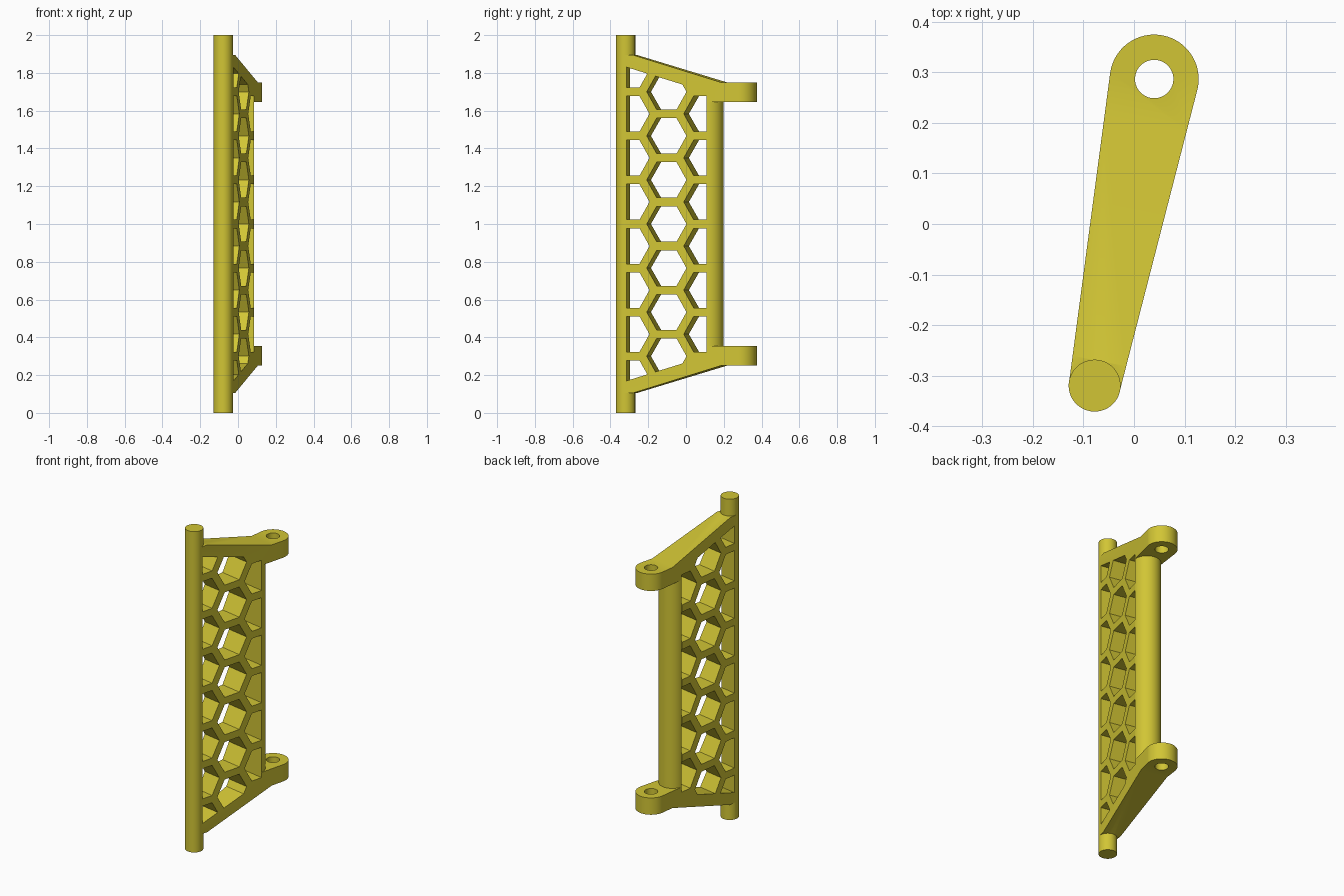
import bpy, bmesh, math
from mathutils import Matrix, Vector

if "Cube" in bpy.data.objects:
    bpy.data.objects.remove(bpy.data.objects["Cube"])

ROD = Vector((-0.078, -0.32, 0))      # rod axis
RING = Vector((0.04, 0.287, 0))       # hinge axis
L = (RING - ROD).length
ROD_R, RING_R, BORE_R = 0.051, 0.088, 0.038
TILT = math.atan2(RING.x - ROD.x, RING.y - ROD.y)

mat = bpy.data.materials.new("mustard yellow")
mat.diffuse_color = (0.64, 0.56, 0.035, 1)
mat.use_nodes = True
mat.node_tree.nodes["Principled BSDF"].inputs["Base Color"].default_value = mat.diffuse_color


def prism(name, outlines, lo, hi, axis):
    """Extrude 2D outlines along 'Z' (points x,y) or 'X' (points y,z)."""
    bm = bmesh.new()
    for pts in outlines:
        place = (lambda p, d: (p[0], p[1], d)) if axis == 'Z' else (lambda p, d: (d, p[0], p[1]))
        a = [bm.verts.new(place(p, lo)) for p in pts]
        b = [bm.verts.new(place(p, hi)) for p in pts]
        bm.faces.new(a)
        bm.faces.new(b)
        for i in range(len(a)):
            j = (i + 1) % len(a)
            bm.faces.new((a[i], a[j], b[j], b[i]))
    bmesh.ops.recalc_face_normals(bm, faces=bm.faces)
    me = bpy.data.meshes.new(name)
    bm.to_mesh(me)
    bm.free()
    me.materials.append(mat)
    ob = bpy.data.objects.new(name, me)
    bpy.context.collection.objects.link(ob)
    return ob


def arc(cy, r, a0, a1, n):
    """Arc points around (0, cy); angle 0 points along +y."""
    angles = [math.radians(a0 + (a1 - a0) * i / n) for i in range(n + 1)]
    return [(r * math.sin(t), cy + r * math.cos(t)) for t in angles]


def combine(target, tool, op):
    m = target.modifiers.new("cut", 'BOOLEAN')
    m.operation, m.object, m.solver = op, tool, 'EXACT'
    bpy.context.view_layer.update()
    dg = bpy.context.evaluated_depsgraph_get()
    me = bpy.data.meshes.new_from_object(target.evaluated_get(dg))
    target.modifiers.clear()
    target.data = me
    bpy.data.objects.remove(tool)


# Tapered plate: hull around the rod and the hinge ring
lean = math.degrees(math.asin((RING_R - ROD_R) / L))
hull = arc(L, RING_R, -90 - lean, 90 + lean, 48) + arc(0, ROD_R, 90 + lean, 270 - lean, 40)
frame = prism("hinged_frame", [hull], 0, 2, 'Z')

# Sloped upper and lower edges
half = [(-0.2, 0.895), (0.05, 0.895), (0.53, 0.75), (0.9, 0.75)]
side = [(y, 1 + z) for y, z in half] + [(y, 1 - z) for y, z in reversed(half)]
combine(frame, prism("side_profile", [side], -0.3, 0.3, 'X'), 'INTERSECT')

# Open gap between the hinge ears, leaving a rounded back post
post_y, post_r = 0.45, 0.078
gap = arc(post_y, post_r, -88, 88, 32)
gap = [(-0.3, gap[0][1])] + gap + [(0.3, gap[-1][1]), (0.3, 0.9), (-0.3, 0.9)]
combine(frame, prism("ear_gap", [gap], 0.355, 1.645, 'Z'), 'DIFFERENCE')

# Hinge bore through both ears
bore = arc(L, BORE_R, 0, 351, 39)
combine(frame, prism("bore", [bore], -0.1, 2.1, 'Z'), 'DIFFERENCE')

# Full-height rod
rod = arc(0, ROD_R + 0.0004, 0, 354, 59)
combine(frame, prism("rod", [rod], 0, 2, 'Z'), 'UNION')

# Honeycomb openings, trimmed to the window outline
PITCH, HEX_R, MID = 0.2333, 0.1085, 0.234
hexes = []
for col in (-1, 0, 1):
    for row in range(-4, 5):
        y = MID + col * PITCH * math.sqrt(3) / 2
        z = 1 + (row + 0.5 * abs(col)) * PITCH
        hexes.append([(y + HEX_R * math.cos(k * math.pi / 3),
                       z + HEX_R * math.sin(k * math.pi / 3)) for k in range(6)])
holes = prism("honeycomb", hexes, -0.3, 0.3, 'X')
y0, y1 = 0.015, 0.453
z0, z1 = (0.82 - 0.302 * (y - 0.05) for y in (y0, y1))
window = [(y0, 1 - z0), (y1, 1 - z1), (y1, 1 + z1), (y0, 1 + z0)]
combine(holes, prism("window", [window], -0.2, 0.2, 'X'), 'INTERSECT')
combine(frame, holes, 'DIFFERENCE')

# Turn into place and smooth the round parts
frame.data.transform(Matrix.Translation(ROD) @ Matrix.Rotation(-TILT, 4, 'Z'))
bpy.context.view_layer.objects.active = frame
frame.select_set(True)
bpy.ops.object.shade_smooth_by_angle(angle=math.radians(25))
